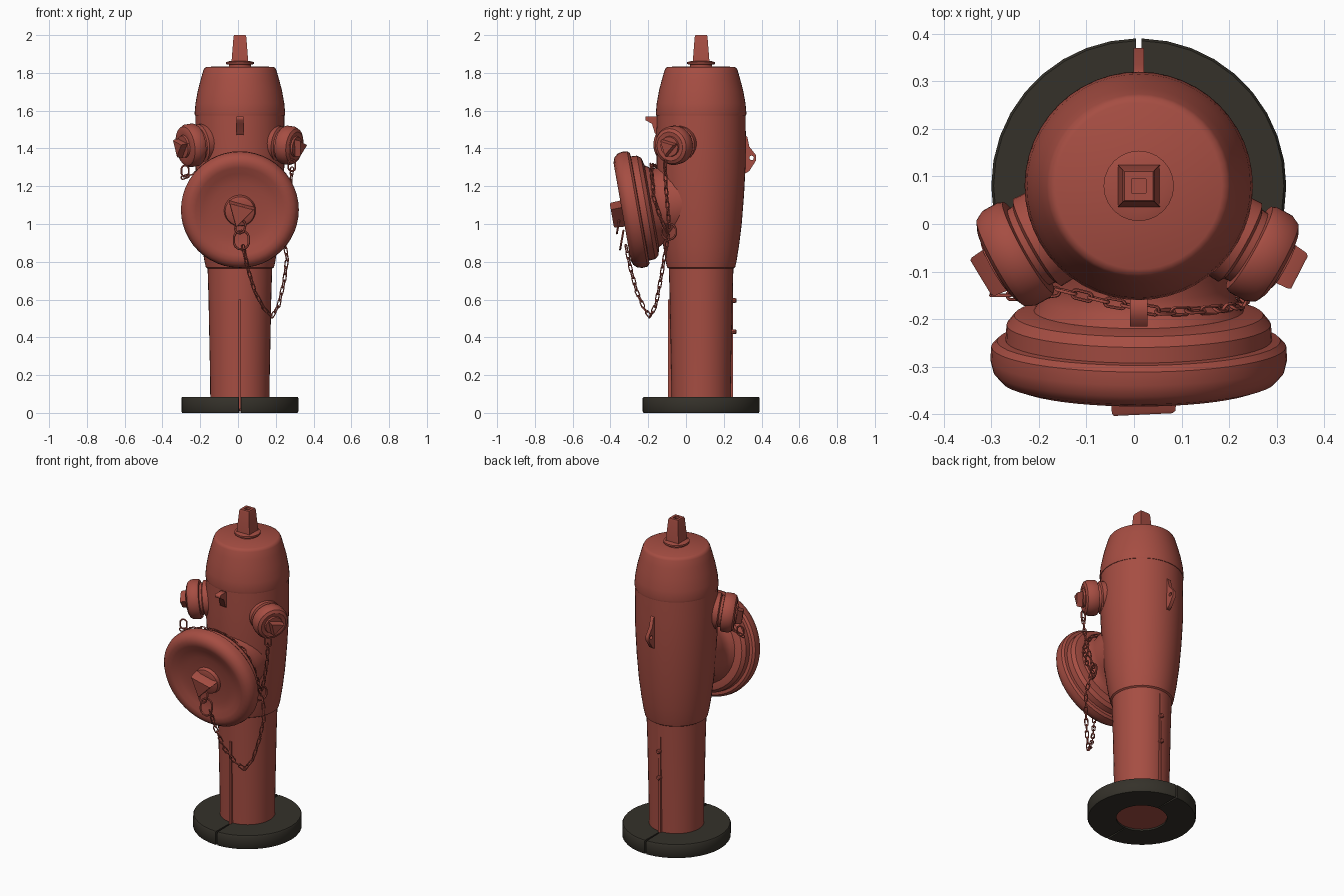
import bpy, bmesh
from math import pi, sin, cos, radians
from mathutils import Vector, Matrix

if "Cube" in bpy.data.objects:
    bpy.data.objects.remove(bpy.data.objects["Cube"])

CX, CY = 0.01, 0.08   # body axis


def material(name, rgb):
    m = bpy.data.materials.new(name)
    m.use_nodes = True
    m.diffuse_color = (*rgb, 1)
    bsdf = m.node_tree.nodes["Principled BSDF"]
    bsdf.inputs["Base Color"].default_value = (*rgb, 1)
    bsdf.inputs["Roughness"].default_value = 0.6
    return m


RED = material("faded red paint", (0.38, 0.075, 0.055))
DARK = material("dark base", (0.035, 0.031, 0.023))


def finish(bm, name, mat=RED, angle=35):
    bmesh.ops.remove_doubles(bm, verts=bm.verts, dist=0.00005)
    bmesh.ops.recalc_face_normals(bm, faces=bm.faces)
    me = bpy.data.meshes.new(name)
    bm.to_mesh(me)
    bm.free()
    me.materials.append(mat)
    ob = bpy.data.objects.new(name, me)
    bpy.context.collection.objects.link(ob)
    bpy.ops.object.select_all(action='DESELECT')
    ob.select_set(True)
    bpy.context.view_layer.objects.active = ob
    bpy.ops.object.shade_smooth_by_angle(angle=radians(angle))
    return ob


def lathe(name, profile, origin=(CX, CY, 0), axis=(0, 0, 1), seg=40, start=0, mat=RED):
    """Spin (radius, height) points around an axis."""
    bm = bmesh.new()
    rings = [[bm.verts.new((r * cos(start + 2 * pi * i / seg),
                            r * sin(start + 2 * pi * i / seg), h))
              for i in range(seg)] for r, h in profile]
    for a, b in zip(rings, rings[1:]):
        for i in range(seg):
            j = (i + 1) % seg
            bm.faces.new((a[i], a[j], b[j], b[i]))
    rot = Vector(axis).to_track_quat('Z', 'Y').to_matrix().to_4x4()
    bm.transform(Matrix.Translation(origin) @ rot)
    return finish(bm, name, mat)


def add_link(bm, centre, along, side, length, width, wire):
    """One rounded oval loop of wire."""
    along = Vector(along).normalized()
    side = Vector(side)
    side = (side - along * side.dot(along)).normalized()
    normal = along.cross(side)
    n, k = 14, 6
    straight = (length - width) / 2
    rings = []
    for i in range(n):
        a = 2 * pi * (i + 0.5) / n
        radial = side * cos(a) + along * sin(a)
        p = Vector(centre) + radial * width / 2
        p += along * (straight if sin(a) > 0 else -straight)
        rings.append([bm.verts.new(p + wire * (radial * cos(2 * pi * j / k)
                                               + normal * sin(2 * pi * j / k)))
                      for j in range(k)])
    for i in range(n):
        a, b = rings[i], rings[(i + 1) % n]
        for j in range(k):
            bm.faces.new((a[j], a[(j + 1) % k], b[(j + 1) % k], b[j]))


def loop(name, *args):
    bm = bmesh.new()
    add_link(bm, *args)
    return finish(bm, name)


def chain(name, points, pitch=0.036):
    """Links spaced evenly on a polyline, each turned a quarter."""
    bm = bmesh.new()
    pts = [Vector(p) for p in points]
    carry, count = 0, 0
    for a, b in zip(pts, pts[1:]):
        d = b - a
        ref = Vector((0.5, 0.8, 0.2))
        while carry < d.length:
            side = ref if count % 2 else d.cross(ref)
            add_link(bm, a + d.normalized() * carry, d, side, 0.044, 0.018, 0.0035)
            carry += pitch
            count += 1
        carry -= d.length
    return finish(bm, name, angle=60)


def box(name, lo, hi):
    lo, hi = Vector(lo), Vector(hi)
    bm = bmesh.new()
    bmesh.ops.create_cube(bm, size=1)
    bm.transform(Matrix.Translation((lo + hi) / 2) @ Matrix.Diagonal((*(hi - lo), 1)))
    return finish(bm, name)


def plate(name, outlines, thickness):
    """Upright plate on the centre plane from (y, z) outlines; extra ones are holes."""
    cu = bpy.data.curves.new(name, 'CURVE')
    cu.dimensions, cu.fill_mode, cu.extrude = '2D', 'BOTH', thickness / 2
    for pts in outlines:
        s = cu.splines.new('POLY')
        s.points.add(len(pts) - 1)
        for sp, (y, z) in zip(s.points, pts):
            sp.co = (y, z, 0, 1)
        s.use_cyclic_u = True
    cu.materials.append(RED)
    ob = bpy.data.objects.new(name, cu)
    bpy.context.collection.objects.link(ob)
    # local x -> world y, local y -> world z
    ob.matrix_world = Matrix(((0, 0, 1, CX), (1, 0, 0, 0), (0, 1, 0, 0), (0, 0, 0, 1)))
    bpy.ops.object.select_all(action='DESELECT')
    ob.select_set(True)
    bpy.context.view_layer.objects.active = ob
    bpy.ops.object.convert(target='MESH')


# Split base ring: two halves with a narrow gap
for name, s in (("base_half_left", 1), ("base_half_right", -1)):
    bm = bmesh.new()
    n = 18
    section = ((0.145, 0), (0.305, 0), (0.31, 0.008), (0.31, 0.077), (0.305, 0.085), (0.145, 0.085))
    rings = []
    for i in range(n + 1):
        a = -pi / 2 + 0.02 + (pi - 0.04) * i / n
        rings.append([bm.verts.new((CX + s * r * cos(a), CY + r * sin(a), z)) for r, z in section])
    for a, b in zip(rings, rings[1:]):
        for j in range(len(section)):
            k = (j + 1) % len(section)
            bm.faces.new((a[j], a[k], b[k], b[j]))
    bm.faces.new(rings[0])
    bm.faces.new(rings[-1])
    finish(bm, name, DARK)

# Column, barrel, bonnet and top plug
lathe("column", [(0, 0.01), (0.156, 0.01), (0.158, 0.2), (0.166, 0.6), (0.172, 0.8)])
lathe("barrel", [(0.165, 0.76), (0.18, 0.77), (0.187, 0.80), (0.2, 0.88), (0.215, 1.0), (0.227, 1.15),
                 (0.235, 1.3), (0.237, 1.45), (0.235, 1.575), (0, 1.575)], seg=48)
lathe("bonnet", [(0.2, 1.575), (0.238, 1.575), (0.24, 1.585), (0.235, 1.64), (0.222, 1.71),
                 (0.206, 1.77), (0.193, 1.815), (0.187, 1.826), (0.175, 1.832), (0, 1.836)], seg=48)
lathe("plug_washer", [(0.058, 1.83), (0.058, 1.845), (0.074, 1.846), (0.074, 1.857),
                      (0.055, 1.862), (0, 1.862)], seg=24)
lathe("top_plug", [(0.063, 1.855), (0.048, 1.99), (0.043, 2.0), (0.021, 2.0), (0.021, 1.985),
                   (0, 1.985)], seg=4, start=pi / 4)


def outlet(prefix, origin, axis, body, cap, disc, nut):
    lathe(prefix + "_neck", body, origin, axis, 36)
    lathe(prefix + "_cap", cap, origin, axis, 48)
    lathe(prefix + "_nut_seat", disc, origin, axis, 28)
    lathe(prefix + "_nut", nut, origin, axis, 3, radians(15))


# Large front outlet, tipped slightly downward
front_axis = (0, -cos(radians(10)), -sin(radians(10)))
outlet("front_outlet", (CX, -0.285, 1.075), front_axis,
       [(0.2, -0.3), (0.2, -0.19), (0.195, -0.16), (0.205, -0.13), (0.23, -0.09)],
       [(0, -0.105), (0.225, -0.105), (0.262, -0.095), (0.278, -0.075), (0.28, -0.042), (0.298, -0.04),
        (0.31, -0.028), (0.312, 0.0), (0.306, 0.025), (0.288, 0.045), (0.262, 0.054),
        (0.235, 0.05), (0.2, 0.036), (0.15, 0.026), (0.08, 0.024), (0, 0.024)],
       [(0.085, 0.02), (0.078, 0.045), (0.06, 0.052), (0, 0.052)],
       [(0.084, 0.045), (0.08, 0.105), (0.074, 0.111), (0, 0.111)])

# Two small side outlets
for prefix, s, k in (("left_outlet", 1, 0.9), ("right_outlet", -1, 1.0)):
    axis = Vector((s * 0.87, -0.485, -0.13)).normalized()
    outlet(prefix, (CX, CY, 1.455), axis,
           [(0.09 * k, 0.12), (0.085 * k, 0.2), (0.103 * k, 0.212), (0.105 * k, 0.245), (0.092 * k, 0.252),
            (0.09 * k, 0.275)],
           [(0.08 * k, 0.265), (0.109 * k, 0.268), (0.114 * k, 0.278), (0.114 * k, 0.315), (0.104 * k, 0.334),
            (0.085 * k, 0.343), (0.06 * k, 0.34), (0, 0.34)],
           [(0.062 * k, 0.335), (0.058 * k, 0.35), (0, 0.352)],
           [(0.06 * k, 0.345), (0.056 * k, 0.378), (0.05 * k, 0.384), (0, 0.384)])

# Cast lugs, casting seams and small knobs
hole = [(0.347 + 0.012 * cos(i * pi / 6), 1.35 + 0.012 * sin(i * pi / 6)) for i in range(12)]
plate("back_lug", [[(0.3, 1.48), (0.325, 1.46), (0.335, 1.41), (0.37, 1.365), (0.37, 1.335),
                    (0.335, 1.28), (0.3, 1.26)], hole], 0.022)
plate("front_lug", [[(-0.14, 1.57), (-0.215, 1.57), (-0.215, 1.55), (-0.18, 1.53), (-0.165, 1.48),
                     (-0.14, 1.46)]], 0.036)
box("front_seam", (CX - 0.007, -0.095, 0.02), (CX + 0.007, -0.05, 0.6))
box("back_seam", (CX - 0.008, 0.2, 0.05), (CX + 0.008, 0.25, 0.76))
for i, z in enumerate((0.43, 0.595)):
    lathe(f"seam_knob_{i + 1}", [(0.013, 0), (0.013, 0.032), (0.009, 0.037), (0, 0.037)],
          (CX, 0.23, z), (0, 1, 0), 10)

# Hanging rings and chains
loop("cap_hook_upper", (0.012, -0.36, 0.985), (0.25, 0.17, 1), (1, 0, 0), 0.07, 0.05, 0.006)
loop("cap_hook_lower", (0.018, -0.34, 0.915), (0, 0.17, 1), (1, 0, 0), 0.1, 0.08, 0.006)
loop("chain_ring", (0.225, -0.09, 0.96), (0, 0, 1), (0.3, 1, 0), 0.085, 0.08, 0.006)
loop("left_cap_ring", (0.285, -0.11, 1.31), (0, 0, 1), (1, 0.3, 0), 0.06, 0.04, 0.005)
loop("right_cap_ring", (-0.28, -0.14, 1.28), (0, 0, 1), (1, 0.3, 0), 0.06, 0.04, 0.005)
chain("front_cap_chain", [(0.03, -0.315, 0.87), (0.05, -0.295, 0.77), (0.09, -0.26, 0.64),
                          (0.14, -0.22, 0.55), (0.18, -0.19, 0.51), (0.215, -0.16, 0.57),
                          (0.245, -0.135, 0.7), (0.26, -0.115, 0.82), (0.24, -0.095, 0.93)])
chain("left_cap_chain", [(0.285, -0.11, 1.28), (0.275, -0.105, 1.18), (0.25, -0.095, 1.06),
                         (0.23, -0.09, 0.99)])
chain("right_cap_chain", [(-0.28, -0.15, 1.25), (-0.22, -0.15, 1.27), (-0.15, -0.14, 1.29),
                          (-0.05, -0.165, 1.31), (0.06, -0.185, 1.31), (0.17, -0.18, 1.25),
                          (0.23, -0.17, 1.14), (0.24, -0.13, 1.02), (0.225, -0.1, 0.96)])
